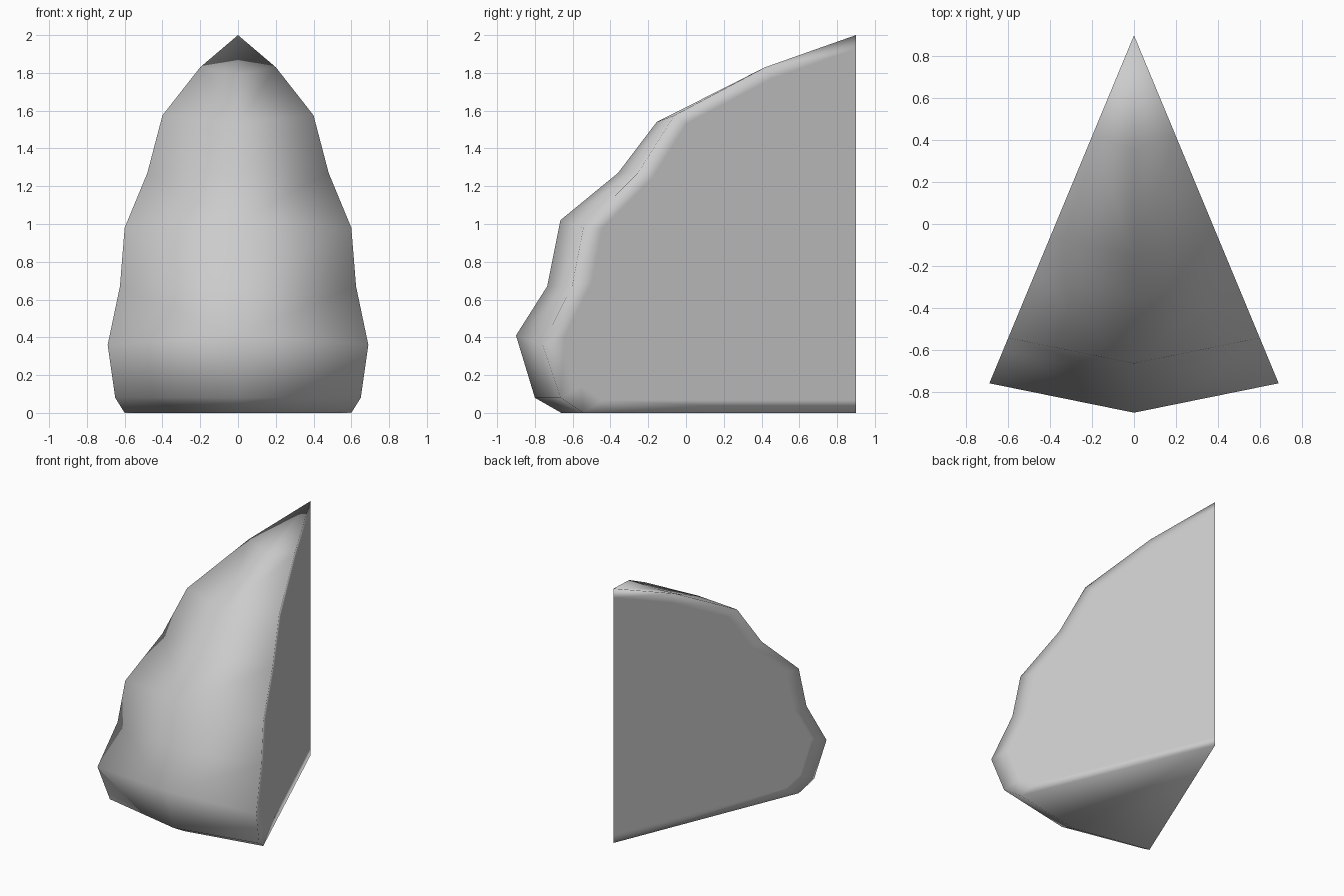
import bpy
import bmesh
from mathutils import Vector

cube = bpy.data.objects.get("Cube")
if cube:
    bpy.data.objects.remove(cube, do_unlink=True)

grey = bpy.data.materials.new("plain_grey")
grey.use_nodes = True
colour = (0.6, 0.6, 0.6, 1)
grey.diffuse_color = colour
grey.node_tree.nodes["Principled BSDF"].inputs["Base Color"].default_value = colour

BACK = 0.9       # y of the upright back edge
SPREAD = 0.4157  # half width gained per unit of depth
INSET = 0.93     # size of the flat middle of each side wall

# Bumpy front, bottom to top: ridge y, ridge z, rim half width, rim z
ROWS = [
    (-0.66, 0.0, 0.6, 0.0),
    (-0.8, 0.08, 0.65, 0.08),
    (-0.9, 0.41, 0.69, 0.36),
    (-0.735, 0.67, 0.625, 0.67),
    (-0.665, 1.02, 0.6, 0.98),
    (-0.36, 1.27, 0.48, 1.27),
    (-0.155, 1.54, 0.4, 1.575),
    (0.36, 1.79, 0.2, 1.83),
]

bm = bmesh.new()
wall_centre = Vector((0, BACK, 0.95))


def inner(vert):
    return bm.verts.new(wall_centre + (vert.co - wall_centre) * INSET)


# Back edge and front ridge
base = bm.verts.new((0, BACK, 0))
tip = bm.verts.new((0, BACK, 2))
base_in, tip_in = inner(base), inner(tip)
ridge = [bm.verts.new((0, y, z)) for y, z, _, _ in ROWS]
rims = []

for side in (-1, 1):
    rim = [bm.verts.new((side * w, BACK - w / SPREAD, z)) for _, _, w, z in ROWS]
    rims.append(rim)
    # Front skin
    for i in range(len(ROWS) - 1):
        bm.faces.new((ridge[i], rim[i], rim[i + 1], ridge[i + 1]))
    bm.faces.new((ridge[-1], rim[-1], tip))
    # Side wall: soft border around a flat middle
    outer_loop = [base] + rim + [tip]
    inner_loop = [base_in] + [inner(v) for v in rim] + [tip_in]
    for i in range(len(outer_loop) - 1):
        bm.faces.new((outer_loop[i], outer_loop[i + 1],
                      inner_loop[i + 1], inner_loop[i]))
    bm.faces.new(inner_loop)

# Underside
bm.faces.new((base, rims[0][0], ridge[0], rims[1][0]))

bmesh.ops.recalc_face_normals(bm, faces=bm.faces[:])
for face in bm.faces:
    face.smooth = True
# Keep the upright back edge crisp
for edge in bm.edges:
    if all(abs(v.co.x) < 0.001 and v.co.y > BACK - 0.001 for v in edge.verts):
        edge.smooth = False

mesh = bpy.data.meshes.new("wedge")
bm.to_mesh(mesh)
bm.free()
mesh.materials.append(grey)
wedge = bpy.data.objects.new("wedge", mesh)
bpy.context.collection.objects.link(wedge)
